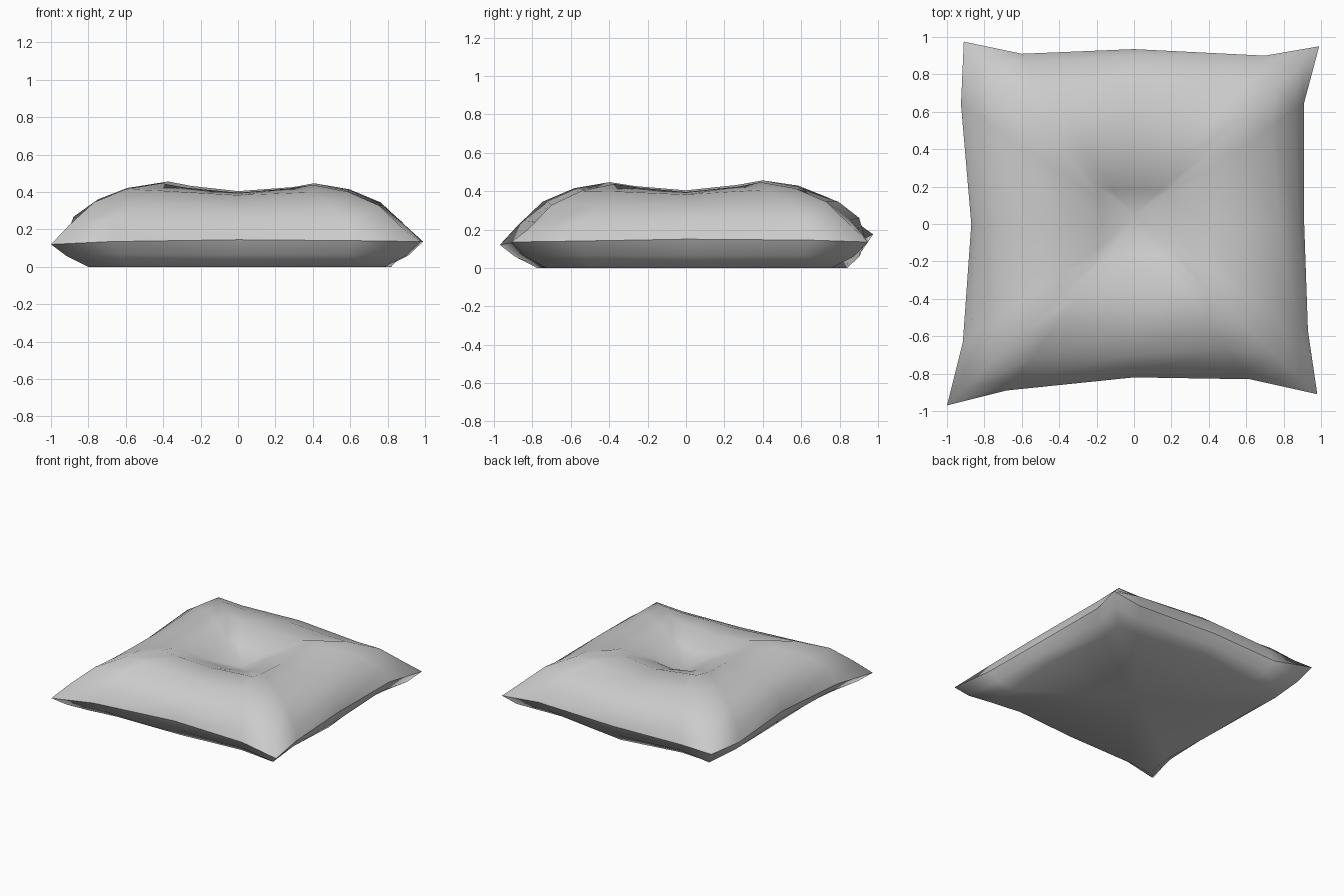
import bpy, bmesh

if "Cube" in bpy.data.objects:
    bpy.data.objects.remove(bpy.data.objects["Cube"])

# Seam outline, counter-clockwise: corner, quarter, middle, quarter per side
SEAM = [(-1.0, -.97, .12), (-.68, -.89, .135), (0, -.82, .145), (.62, -.83, .14),
        (.98, -.91, .135), (.93, -.57, .14), (.91, 0, .15), (.91, .65, .145),
        (.99, .95, .135), (.70, .90, .14), (0, .935, .145), (-.60, .91, .145),
        (-.91, .975, .175), (-.925, .64, .15), (-.87, 0, .145), (-.915, -.63, .135)]

# Rings: (scale, height) at corner, quarter and middle points
TOP = [((.90, .225), (.95, .25), (.965, .25)),
       ((.77, .345), (.81, .345), (.85, .335)),
       ((.60, .415), (.64, .41), (.68, .39)),
       ((.41, .447), (.42, .425), (.42, .40)),
       ((.20, .355), (.20, .34), (.20, .325))]
BOTTOM = [((.92, .06), (.94, .065), (.97, .065)),
          ((.80, 0), (.84, 0), (.90, 0))]

bm = bmesh.new()


def add_ring(spec, tilt):
    verts = []
    for i, (x, y, _) in enumerate(SEAM):
        s, z = spec[(0, 1, 2, 1)[i % 4]]
        verts.append(bm.verts.new((x * s, y * s, z + tilt * (y - x) * s)))
    return verts


def bridge(a, b):
    for i in range(16):
        j = (i + 1) % 16
        bm.faces.new((a[i], a[j], b[j], b[i]))


def cap(ring, co):
    c = bm.verts.new(co)
    for i in range(16):
        bm.faces.new((ring[i], ring[(i + 1) % 16], c))


seam = [bm.verts.new(p) for p in SEAM]

# Puffed top with the tufted dip, then the flatter underside
for rings, tilt, centre in ((TOP, .012, (0, .05, .25)), (BOTTOM, 0, (0, .02, 0))):
    last = seam
    for spec in rings:
        ring = add_ring(spec, tilt)
        bridge(last, ring)
        last = ring
    cap(last, centre)

bmesh.ops.recalc_face_normals(bm, faces=bm.faces)
for f in bm.faces:
    f.smooth = True
# Crisp seam
for i in range(16):
    bm.edges.get((seam[i], seam[(i + 1) % 16])).smooth = False

mesh = bpy.data.meshes.new("cushion")
bm.to_mesh(mesh)
bm.free()
bpy.context.collection.objects.link(bpy.data.objects.new("cushion", mesh))
